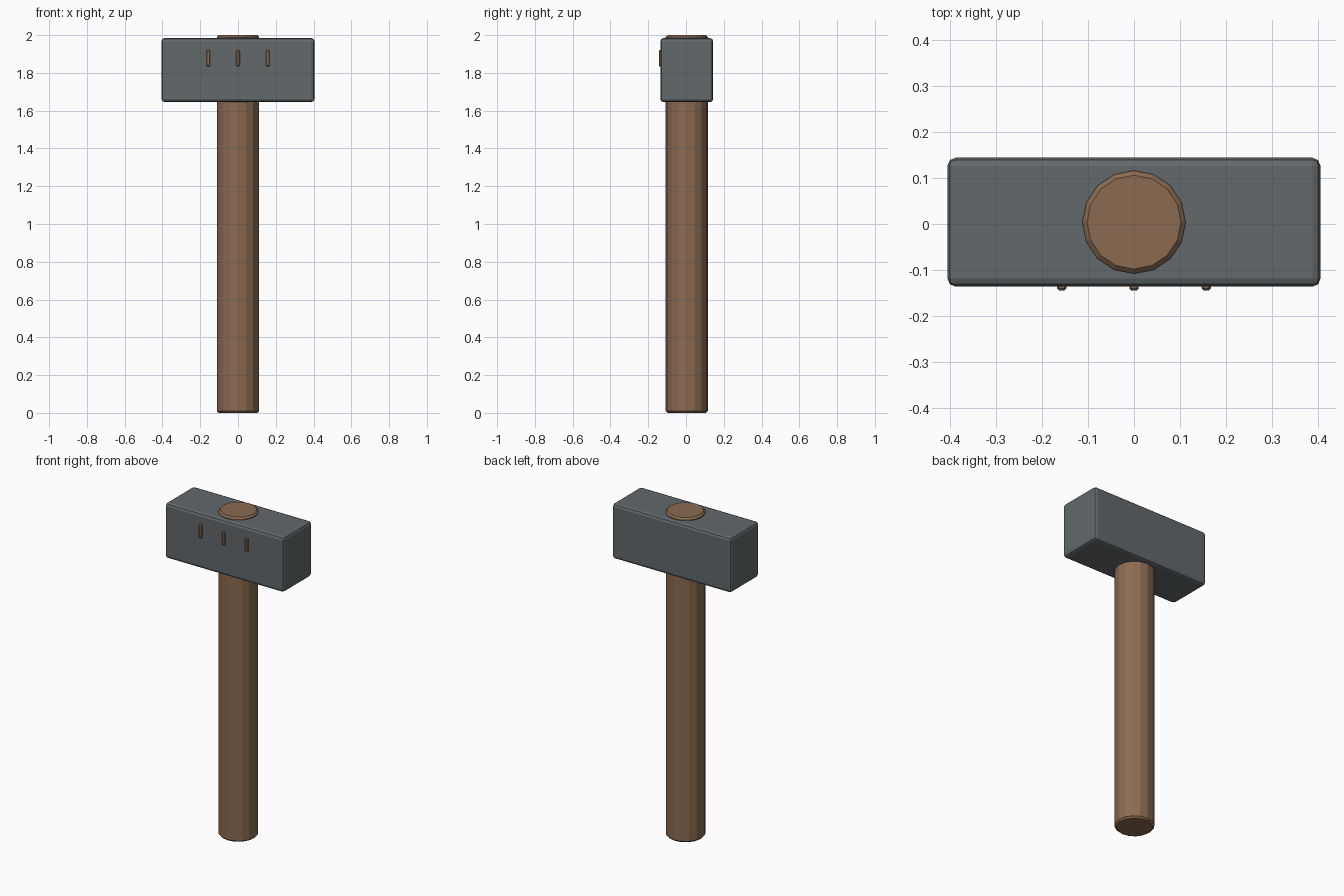
import bpy
import math

if "Cube" in bpy.data.objects:
    bpy.data.objects.remove(bpy.data.objects["Cube"])


def material(name, rgb):
    m = bpy.data.materials.new(name)
    m.diffuse_color = (*rgb, 1)
    m.use_nodes = True
    m.node_tree.nodes["Principled BSDF"].inputs["Base Color"].default_value = m.diffuse_color
    return m


def finish(ob, name, mat, bevel, segments=1):
    ob.name = name
    ob.data.materials.append(mat)
    b = ob.modifiers.new("Bevel", "BEVEL")
    b.width, b.segments = bevel, segments
    b.limit_method = "ANGLE"
    b.angle_limit = math.radians(40)
    return ob


def box(name, lo, hi, mat, bevel, segments=1):
    centre = [(a + b) / 2 for a, b in zip(lo, hi)]
    bpy.ops.mesh.primitive_cube_add(size=1, location=centre)
    ob = bpy.context.object
    ob.scale = [b - a for a, b in zip(lo, hi)]
    bpy.ops.object.transform_apply(location=False, rotation=False, scale=True)
    return finish(ob, name, mat, bevel, segments)


wood = material("brown wood", (0.26, 0.147, 0.083))
steel = material("grey steel", (0.122, 0.14, 0.15))
CY = 0.004  # handle and head sit slightly back because of the front pegs

# Handle: sixteen-sided shaft through the head, a vertex on the x axis
bpy.ops.mesh.primitive_cylinder_add(vertices=16, radius=0.112, depth=2,
                                    location=(0, CY, 1))
finish(bpy.context.object, "handle", wood, 0.01)

# Head: bevelled block
box("head", (-0.405, CY - 0.14, 1.645), (0.405, CY + 0.14, 1.985), steel, 0.018, 2)

# Three small pegs on the front face
for i in (-1, 0, 1):
    x = i * 0.157
    box(f"peg_{i + 2}", (x - 0.01, -0.144, 1.835), (x + 0.01, -0.12, 1.92),
        wood, 0.004)
